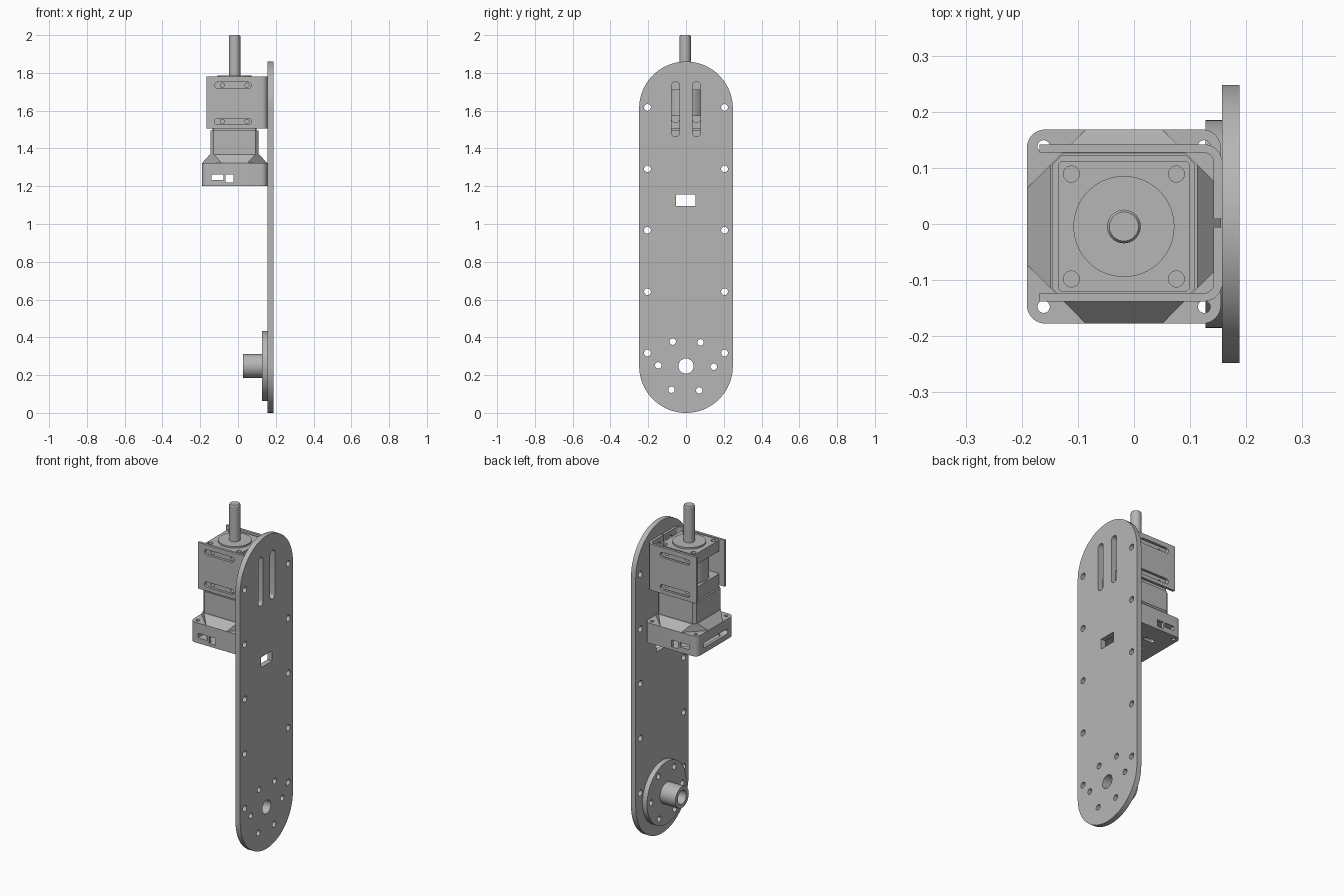
import bpy, bmesh
from math import sin, cos, pi, radians

old = bpy.data.objects.get("Cube")
if old:
    bpy.data.objects.remove(old, do_unlink=True)

grey = bpy.data.materials.new("machined grey")
grey.use_nodes = True
GREY = (0.47, 0.47, 0.47, 1)
grey.diffuse_color = GREY
grey.node_tree.nodes["Principled BSDF"].inputs["Base Color"].default_value = GREY

CX, CY = -0.018, -0.0045      # motor axis
PIVOT = 0.248                 # hub height and plate end radius


# Outlines
def arc(u, v, r, a0, a1, n):
    return [(u + r * cos(radians(a0 + (a1 - a0) * i / n)),
             v + r * sin(radians(a0 + (a1 - a0) * i / n))) for i in range(n + 1)]


def circle(u, v, r, n=32):
    return arc(u, v, r, 0, 360, n)[:-1]


def rect(u0, u1, v0, v1):
    return [(u0, v0), (u1, v0), (u1, v1), (u0, v1)]


def slot(u0, u1, v0, v1, n=12):
    """Rectangle whose short ends are half circles."""
    r = min(u1 - u0, v1 - v0) / 2
    if v1 - v0 > u1 - u0:
        u = (u0 + u1) / 2
        return arc(u, v1 - r, r, 0, 180, n) + arc(u, v0 + r, r, 180, 360, n)
    v = (v0 + v1) / 2
    return arc(u1 - r, v, r, -90, 90, n) + arc(u0 + r, v, r, 90, 270, n)


def rounded(h, r):
    k = h - r
    out = []
    for i, (sx, sy) in enumerate([(1, 1), (-1, 1), (-1, -1), (1, -1)]):
        out += arc(CX + sx * k, CY + sy * k, r, 90 * i, 90 * i + 90, 8)
    return out


def octagon(h, e):
    """Square of half size h whose flat sides reach e from the middle."""
    pts = [(h, -e), (h, e), (e, h), (-e, h), (-h, e), (-h, -e), (-e, -h), (e, -h)]
    return [(CX + x, CY + y) for x, y in pts]


# Solids
def place(axis, u, v, w):
    return {"x": (w, u, v), "y": (u, w, v), "z": (u, v, w)}[axis]


def add_loft(bm, axis, lo, hi, pts, pts2=None):
    a = [bm.verts.new(place(axis, u, v, lo)) for u, v in pts]
    b = [bm.verts.new(place(axis, u, v, hi)) for u, v in (pts2 or pts)]
    bm.faces.new(a)
    bm.faces.new(b)
    for i in range(len(a)):
        j = (i + 1) % len(a)
        bm.faces.new((a[i], a[j], b[j], b[i]))


def solid(name, *lofts):
    bm = bmesh.new()
    for item in lofts:
        add_loft(bm, *item)
    bmesh.ops.recalc_face_normals(bm, faces=bm.faces)
    me = bpy.data.meshes.new(name)
    bm.to_mesh(me)
    bm.free()
    me.materials.append(grey)
    ob = bpy.data.objects.new(name, me)
    bpy.context.collection.objects.link(ob)
    return ob


def cut(ob, *lofts):
    """Subtract the given solids and bake the result."""
    tool = solid("cutter", *lofts)
    tool.hide_render = True
    mod = ob.modifiers.new("cut", "BOOLEAN")
    mod.operation, mod.solver, mod.object = "DIFFERENCE", "EXACT", tool
    deps = bpy.context.evaluated_depsgraph_get()
    me = bpy.data.meshes.new_from_object(ob.evaluated_get(deps))
    ob.modifiers.clear()
    ob.data = me
    bpy.data.objects.remove(tool, do_unlink=True)


# Long arm plate with rounded ends
PX0, PX1 = 0.157, 0.188
ring = [circle(0.147 * cos(a), PIVOT + 0.147 * sin(a), 0.017, 20)
        for a in [radians(60 * i - 1.5) for i in range(6)]]
plate = solid("arm_plate", ("x", PX0, PX1, slot(-PIVOT, PIVOT, 0, 1.86, 40)))
holes = [circle(s * 0.204, 0.317 + 0.325 * i, 0.018, 20) for s in (-1, 1) for i in range(5)]
holes += ring + [circle(0, PIVOT, 0.04), rect(-0.052, 0.051, 1.096, 1.157)]
holes += [slot(-0.077, -0.034, 1.463, 1.754), slot(0.034, 0.077, 1.463, 1.754)]
cut(plate, *[("x", 0.1, 0.3, h) for h in holes])

# Pivot hub: bolted flange and hollow barrel
flange = solid("hub_flange", ("x", 0.127, PX0, circle(0, PIVOT, 0.185, 64)))
cut(flange, *[("x", 0.1, 0.3, h) for h in ring + [circle(0, PIVOT, 0.04)]])
barrel = solid("hub_barrel", ("x", 0.026, 0.127, circle(0, PIVOT, 0.063, 48)))
cut(barrel, ("x", 0, 0.2, circle(0, PIVOT, 0.04)))

# Pair of angle brackets holding the gearbox
MID, T = 0.002, 0.015
for name, s in (("back_bracket", 1), ("front_bracket", -1)):
    outer = arc(PX0 - 0.032, 0.108, 0.032, 0, 90, 8)
    inner = arc(PX0 - 0.032, 0.108, 0.032 - T, 90, 0, 8)
    shape = [(PX0, 0.007)] + outer + [(-0.168, 0.14), (-0.168, 0.14 - T)] + inner + [(PX0 - T, 0.007)]
    ob = solid(name, ("z", 1.505, 1.78, [(x, MID + s * y) for x, y in shape]))
    y = sorted((MID + s * 0.1, MID + s * 0.2))
    cut(ob, *[("y", *y, slot(-0.124, 0.071, z - 0.016, z + 0.016)) for z in (1.543, 1.735)])
    v = sorted((s * 0.034, s * 0.077))
    cut(ob, ("x", 0.13, 0.2, slot(*v, 1.537, 1.754)))

# Gearbox: two square flanges joined by a cylinder
H = 0.117
bolts = [(CX + sx * 0.0935, CY + sy * 0.0935) for sx in (-1, 1) for sy in (-1, 1)]
for name, z0, z1 in (("gearbox_top_flange", 1.71, 1.775), ("gearbox_lower_block", 1.495, 1.575)):
    ob = solid(name, ("z", z0, z1, octagon(H, H - 0.006)))
    if z1 > 1.7:
        cut(ob, *[("z", 1.6, 1.9, circle(x, y, 0.0143, 24)) for x, y in bolts])
    zc = 1.735 if z1 > 1.7 else 1.543
    for side in (-1, 1):
        w = sorted((CY + side * 0.09, CY + side * 0.15))
        cut(ob, *[("y", *w, circle(CX + dx, zc, 0.011, 16)) for dx in (-0.065, 0.065)])
solid("gearbox_cylinder", ("z", 1.575, 1.71, circle(CX, CY, 0.108, 64)))
solid("gearbox_boss", ("z", 1.775, 1.785, circle(CX, CY, 0.09, 64)))
solid("output_shaft", ("z", 1.785, 1.994, circle(CX, CY, 0.03)),
      ("z", 1.994, 2.0, circle(CX, CY, 0.03), circle(CX, CY, 0.026)))

# Motor body with chamfered corners, and its sloping skirt
BZ0, BZ1 = 1.202, 1.322
solid("motor_body", ("z", 1.365, 1.495, octagon(0.127, 0.111)))
solid("encoder_skirt", ("z", BZ1, 1.368, octagon(0.173, 0.068), octagon(0.131, 0.11)))

# Hollow encoder housing with connector openings and corner holes
housing = solid("encoder_housing", ("z", BZ0, BZ1, rounded(0.173, 0.033)))
cut(housing, ("z", BZ0 + 0.015, BZ1 - 0.015, octagon(0.155, 0.07)))
corners = [(CX + sx * 0.143, CY + sy * 0.143) for sx in (-1, 1) for sy in (-1, 1)]
cut(housing, *[("z", 1.1, 1.4, circle(x, y, 0.011, 20)) for x, y in corners])
cut(housing, ("y", -0.3, 0.3, rect(-0.14, -0.077, 1.234, 1.261)),
    ("y", -0.3, 0.3, rect(-0.066, -0.024, 1.22, 1.261)))
cut(housing, ("x", -0.3, -0.1, slot(-0.12, 0.11, 1.234, 1.264)))
cut(housing, ("z", 1.1, 1.23, slot(-0.1, -0.03, -0.06, -0.035)),
    ("z", 1.1, 1.23, slot(-0.1, -0.03, 0.035, 0.06)))

# Smooth the round walls, keep the edges crisp
bpy.ops.object.select_all(action="DESELECT")
parts = [o for o in bpy.context.collection.objects if o.type == "MESH" and grey.name in o.data.materials]
for ob in parts:
    ob.select_set(True)
bpy.context.view_layer.objects.active = plate
bpy.ops.object.shade_smooth_by_angle(angle=radians(30))
